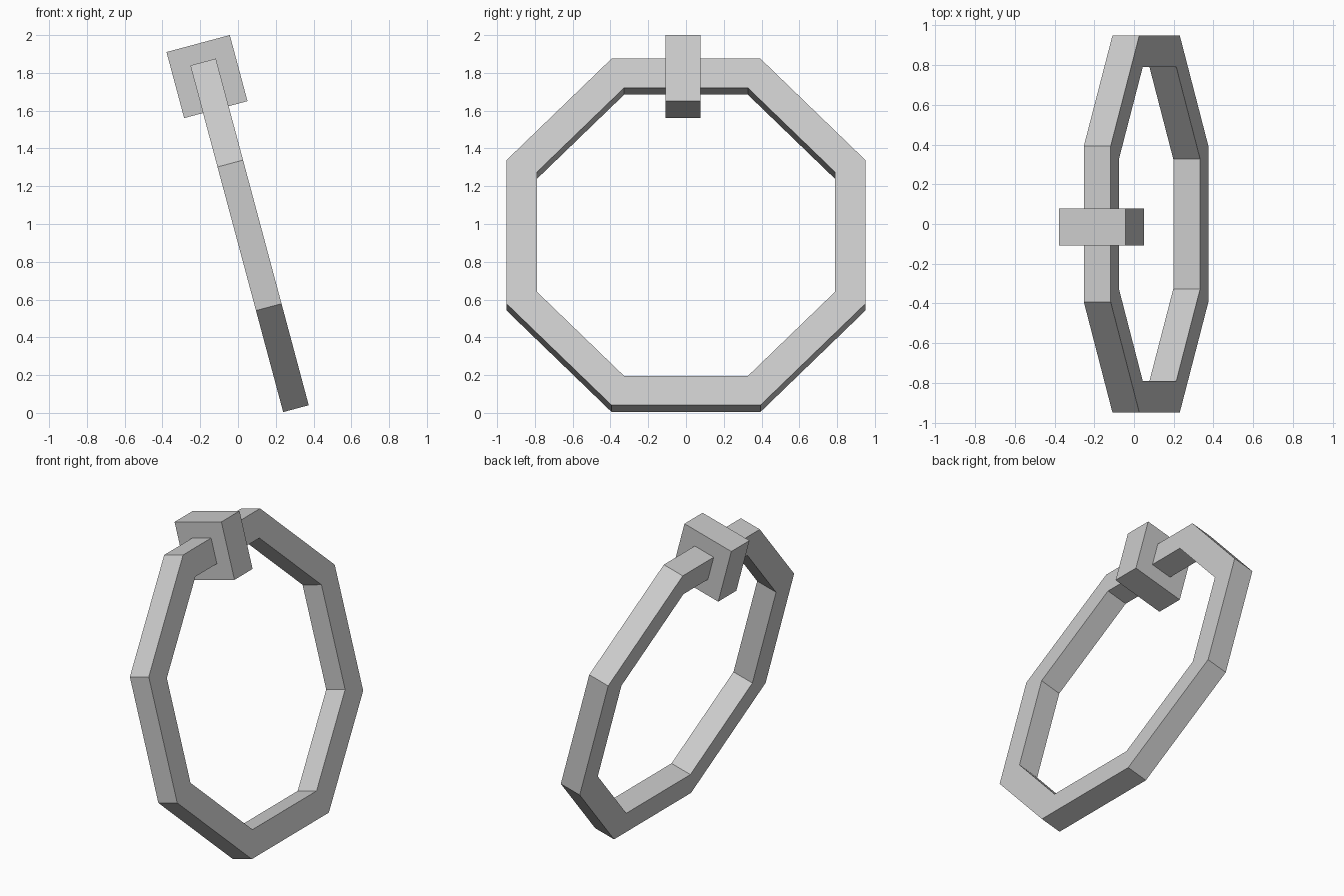
import bpy, bmesh
from math import radians, cos, sin, pi
from mathutils import Matrix

cube = bpy.data.objects.get("Cube")
if cube:
    bpy.data.objects.remove(cube, do_unlink=True)

# Shared tilted frame, centred on the ring
TILT = Matrix.Translation((0.061, 0, 0.94)) @ Matrix.Rotation(radians(-15), 4, 'Y')

grey = bpy.data.materials.new("light grey")
grey.use_nodes = True
colour = (0.6, 0.6, 0.6, 1)
grey.diffuse_color = colour
grey.node_tree.nodes["Principled BSDF"].inputs["Base Color"].default_value = colour


def add_part(name, bm):
    bmesh.ops.recalc_face_normals(bm, faces=bm.faces)
    mesh = bpy.data.meshes.new(name)
    bm.to_mesh(mesh)
    bm.free()
    mesh.materials.append(grey)
    obj = bpy.data.objects.new(name, mesh)
    obj.matrix_world = TILT
    bpy.context.collection.objects.link(obj)
    return obj


def octagon_ring(outer, inner, thickness, sides=8):
    """Sweep a rectangular section around the local x axis."""
    bm = bmesh.new()
    half = thickness / 2
    section = [(-half, outer), (half, outer), (half, inner), (-half, inner)]
    loops = []
    for k in range(sides):
        a = (k + 0.5) * 2 * pi / sides
        scale = 1 / cos(pi / sides)
        loops.append([bm.verts.new((x, r * scale * cos(a), r * scale * sin(a)))
                      for x, r in section])
    for k in range(sides):
        here, there = loops[k], loops[(k + 1) % sides]
        for i in range(4):
            j = (i + 1) % 4
            bm.faces.new((here[i], here[j], there[j], there[i]))
    return bm


# Eight-sided hanging ring
add_part("ring", octagon_ring(0.95, 0.79, 0.14))

# Block clasping the top bar of the ring
block = bmesh.new()
bmesh.ops.create_cube(block, size=1, matrix=Matrix.Translation((0, -0.015, 0.87))
                      @ Matrix.Diagonal((0.347, 0.185, 0.362, 1)))
add_part("mount_block", block)
